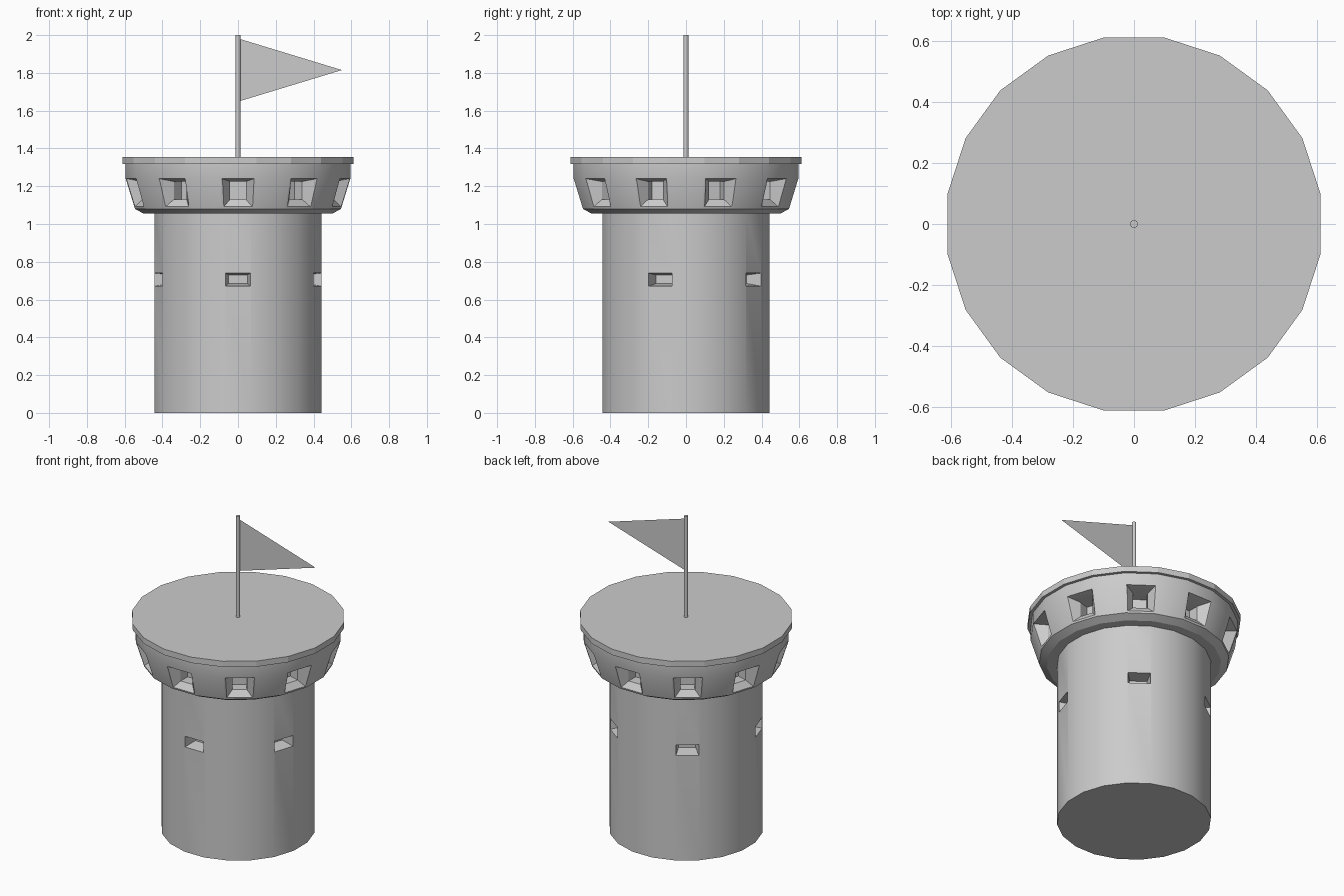
import bpy, bmesh
from math import sin, cos, pi, radians

if "Cube" in bpy.data.objects:
    bpy.data.objects.remove(bpy.data.objects["Cube"])

SIDES = 20


def finish(name, bm):
    bmesh.ops.recalc_face_normals(bm, faces=bm.faces)
    me = bpy.data.meshes.new(name)
    bm.to_mesh(me)
    bm.free()
    ob = bpy.data.objects.new(name, me)
    bpy.context.collection.objects.link(ob)
    return ob


def select(ob):
    bpy.ops.object.select_all(action='DESELECT')
    ob.select_set(True)
    bpy.context.view_layer.objects.active = ob


def smooth(ob, angle):
    select(ob)
    bpy.ops.object.shade_smooth_by_angle(angle=radians(angle))


def bridge(bm, rings):
    """Closed solid through a list of vertex loops."""
    n = len(rings[0])
    for a, b in zip(rings, rings[1:]):
        for i in range(n):
            j = (i + 1) % n
            bm.faces.new((a[i], a[j], b[j], b[i]))
    bm.faces.new(rings[0])
    bm.faces.new(rings[-1])


def lathe(name, profile, n=SIDES):
    bm = bmesh.new()
    bridge(bm, [[bm.verts.new((r * cos(2 * pi * (i + .5) / n),
                               r * sin(2 * pi * (i + .5) / n), z))
                 for i in range(n)] for r, z in profile])
    return finish(name, bm)


def cut_openings(target, count, sections):
    """Radial pockets; each section = ((dist, z, half width) bottom, same for top)."""
    bm = bmesh.new()
    for k in range(count):
        a = -pi / 2 + 2 * pi * k / count
        rings = []
        for (d0, z0, w0), (d1, z1, w1) in sections:
            pts = ((d0, -w0, z0), (d0, w0, z0), (d1, w1, z1), (d1, -w1, z1))
            rings.append([bm.verts.new((d * cos(a) - s * sin(a),
                                        d * sin(a) + s * cos(a), z))
                          for d, s, z in pts])
        bridge(bm, rings)
    cutter = finish(target.name + "_cutter", bm)
    cutter.hide_render = True
    mod = target.modifiers.new("openings", 'BOOLEAN')
    mod.operation = 'DIFFERENCE'
    mod.solver = 'EXACT'
    mod.object = cutter
    select(target)
    bpy.ops.object.modifier_apply(modifier=mod.name)
    bpy.data.objects.remove(cutter, do_unlink=True)


# tower shaft with five slit windows
shaft = lathe("tower_shaft", [(.4475, 0), (.4475, 1.08)])
cut_openings(shaft, 5, [((.46, .668, .07), (.46, .742, .07)),
                        ((.36, .685, .05), (.36, .73, .05))])
smooth(shaft, 30)

# overhanging gallery with ten splayed embrasures
gallery = lathe("gallery", [(.506, 1.055), (.552, 1.08), (.602, 1.24), (.602, 1.325)])
cut_openings(gallery, 10, [((.556, 1.082, .083), (.605, 1.242, .091)),
                           ((.52, 1.13, .042), (.52, 1.225, .042)),
                           ((.45, 1.13, .042), (.45, 1.225, .042))])
smooth(gallery, 25)

# flat roof slab
roof = lathe("roof_slab", [(.62, 1.318), (.62, 1.355)])

# flag pole
pole = lathe("flag_pole", [(.013, 1.35), (.013, 2.0)], 12)
smooth(pole, 40)

# triangular pennant
bm = bmesh.new()
bm.faces.new([bm.verts.new(p) for p in ((.008, 0, 1.65), (.55, 0, 1.815), (.008, 0, 1.98))])
finish("pennant", bm)
